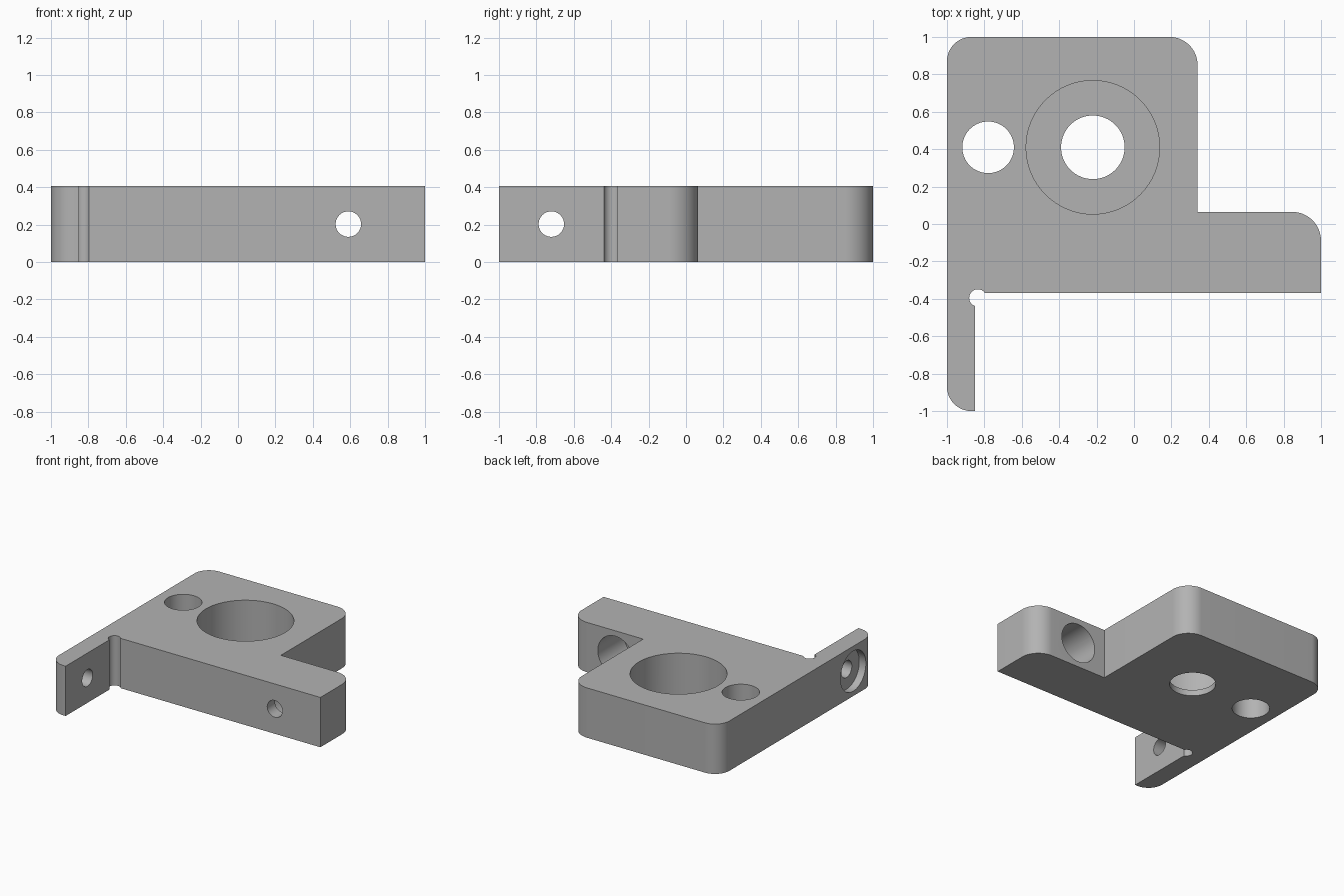
import bpy, bmesh, math
from mathutils import Vector

cube = bpy.data.objects.get("Cube")
if cube:
    bpy.data.objects.remove(cube, do_unlink=True)

HEIGHT = 0.405
MID = HEIGHT / 2

grey = bpy.data.materials.new("machined grey")
grey.use_nodes = True
colour = (0.45, 0.45, 0.45, 1)
grey.diffuse_color = colour
grey.node_tree.nodes["Principled BSDF"].inputs["Base Color"].default_value = colour


def fillet(corner, before, after, radius, steps=16):
    """Arc points rounding a right-angled corner."""
    p = Vector(corner)
    u = (Vector(before) - p).normalized() * radius
    v = (Vector(after) - p).normalized() * radius
    centre = p + u + v
    angles = [math.pi / 2 * i / steps for i in range(steps + 1)]
    return [centre - v * math.cos(a) - u * math.sin(a) for a in angles]


# Outline of the bracket: corner x, y and rounding radius
corners = [(-1, -1, 0.13), (-0.85, -1, 0), (-0.85, -0.37, 0), (1, -0.37, 0),
           (1, 0.065, 0.155), (0.34, 0.065, 0), (0.34, 1, 0.15), (-1, 1, 0.13)]
outline = []
for i, (x, y, r) in enumerate(corners):
    if r:
        outline += fillet((x, y), corners[i - 1][:2], corners[(i + 1) % len(corners)][:2], r)
    else:
        outline.append(Vector((x, y)))

# Extruded body
bm = bmesh.new()
base = bm.faces.new([bm.verts.new((p.x, p.y, 0)) for p in outline])
top = bmesh.ops.extrude_face_region(bm, geom=[base])["geom"]
bmesh.ops.translate(bm, verts=[g for g in top if isinstance(g, bmesh.types.BMVert)],
                    vec=(0, 0, HEIGHT))
bmesh.ops.recalc_face_normals(bm, faces=bm.faces)
mesh = bpy.data.meshes.new("bracket_body")
bm.to_mesh(mesh)
bm.free()
body = bpy.data.objects.new("bracket_body", mesh)
bpy.context.collection.objects.link(body)
mesh.materials.append(grey)


def drill(name, start, end, radius):
    """Cut a round hole between two points."""
    a, b = Vector(start), Vector(end)
    bpy.ops.mesh.primitive_cylinder_add(
        vertices=64, radius=radius, depth=(b - a).length, location=(a + b) / 2,
        rotation=(b - a).to_track_quat("Z", "Y").to_euler())
    cutter = bpy.context.object
    cutter.name = name
    cutter.hide_render = True
    cutter.data.materials.append(grey)
    mod = body.modifiers.new(name, "BOOLEAN")
    mod.operation = "DIFFERENCE"
    mod.solver = "EXACT"
    mod.object = cutter
    bpy.context.view_layer.objects.active = body
    bpy.ops.object.modifier_apply(modifier=name)
    bpy.data.objects.remove(cutter, do_unlink=True)


# Vertical holes: stepped main bore, plain side hole, inner corner relief
drill("main_bore", (-0.22, 0.41, -0.1), (-0.22, 0.41, 0.6), 0.17)
drill("main_counterbore", (-0.22, 0.41, 0.048), (-0.22, 0.41, 0.6), 0.357)
drill("side_hole", (-0.78, 0.41, -0.1), (-0.78, 0.41, 0.6), 0.138)
drill("corner_relief", (-0.835, -0.395, -0.1), (-0.835, -0.395, 0.6), 0.046)

# Screw hole through the long bar, widened from the back
drill("bar_hole", (0.59, -0.5, MID), (0.59, 0.2, MID), 0.068)
drill("bar_counterbore", (0.59, -0.27, MID), (0.59, 0.2, MID), 0.158)

# Screw hole through the thin arm, widened from the outside
drill("arm_hole", (-1.1, -0.72, MID), (-0.7, -0.72, MID), 0.068)
drill("arm_counterbore", (-1.1, -0.72, MID), (-0.94, -0.72, MID), 0.163)

bpy.ops.object.select_all(action="DESELECT")
body.select_set(True)
bpy.context.view_layer.objects.active = body
bpy.ops.object.shade_smooth_by_angle(angle=math.radians(30))
